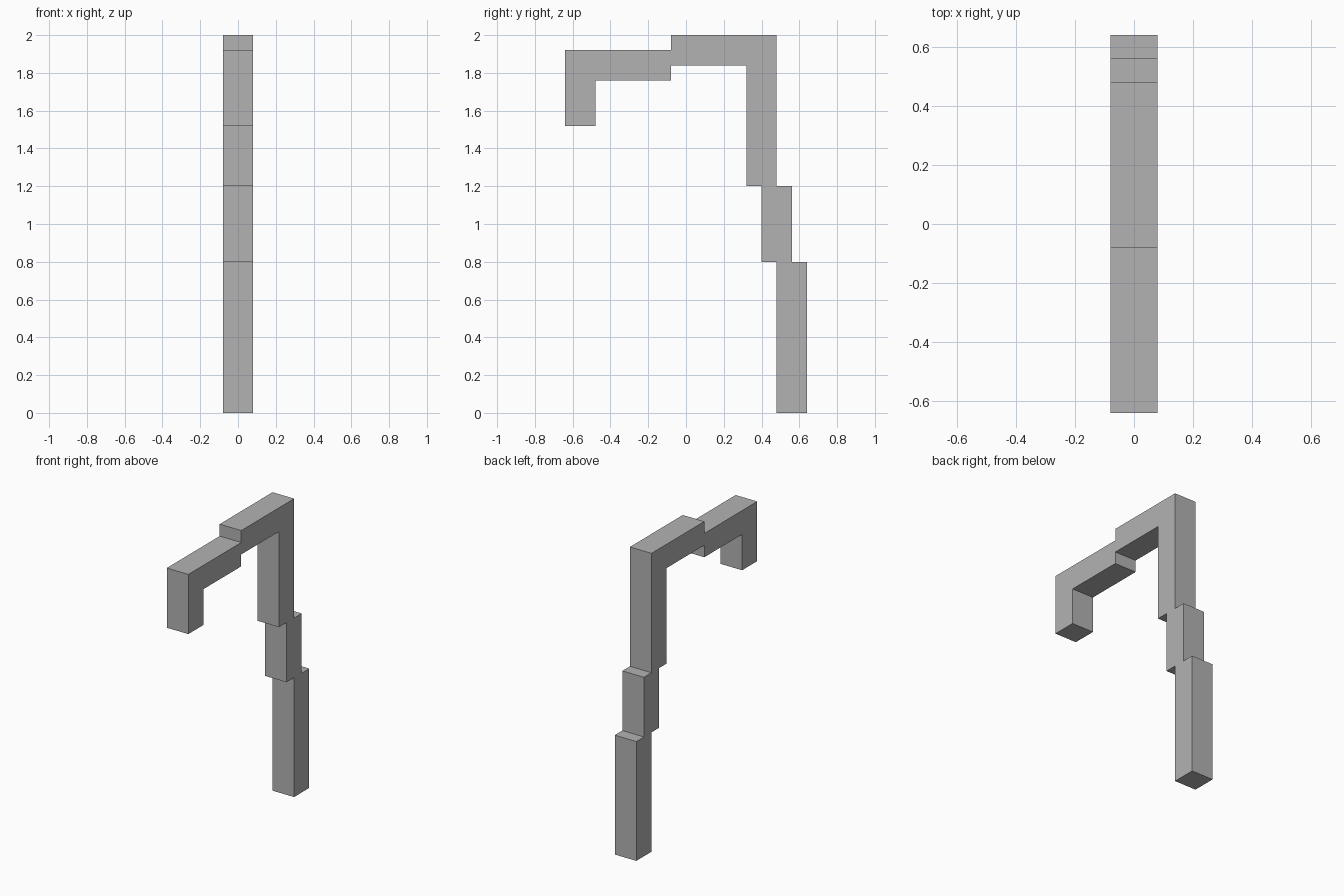
import bpy
import bmesh
from mathutils import Matrix, Vector

cube = bpy.data.objects.get("Cube")
if cube:
    bpy.data.objects.remove(cube, do_unlink=True)

# Single plain grey
grey = bpy.data.materials.new("plain_grey")
grey.use_nodes = True
colour = (0.45, 0.45, 0.45, 1)
grey.diffuse_color = colour
grey.node_tree.nodes["Principled BSDF"].inputs["Base Color"].default_value = colour

WIDTH = 0.16


def bar(name, y0, y1, z0, z1):
    """Square-section bar spanning the given depth and height."""
    bm = bmesh.new()
    centre = Vector((0, (y0 + y1) / 2, (z0 + z1) / 2))
    size = Vector((WIDTH, y1 - y0, z1 - z0))
    bmesh.ops.create_cube(
        bm, size=1, matrix=Matrix.Translation(centre) @ Matrix.Diagonal(size).to_4x4())
    mesh = bpy.data.meshes.new(name)
    bm.to_mesh(mesh)
    bm.free()
    mesh.materials.append(grey)
    obj = bpy.data.objects.new(name, mesh)
    bpy.context.collection.objects.link(obj)


# Stepped post, each section set further forward
bar("lower_post", 0.48, 0.64, 0, 0.8)
bar("middle_post", 0.40, 0.56, 0.8, 1.2)
bar("upper_post", 0.32, 0.48, 1.2, 1.84)

# Overhead arm in two steps, ending in a hanging tip
bar("rear_arm", -0.08, 0.48, 1.84, 2.0)
bar("front_arm", -0.64, -0.08, 1.76, 1.92)
bar("hanging_tip", -0.64, -0.48, 1.52, 1.76)
